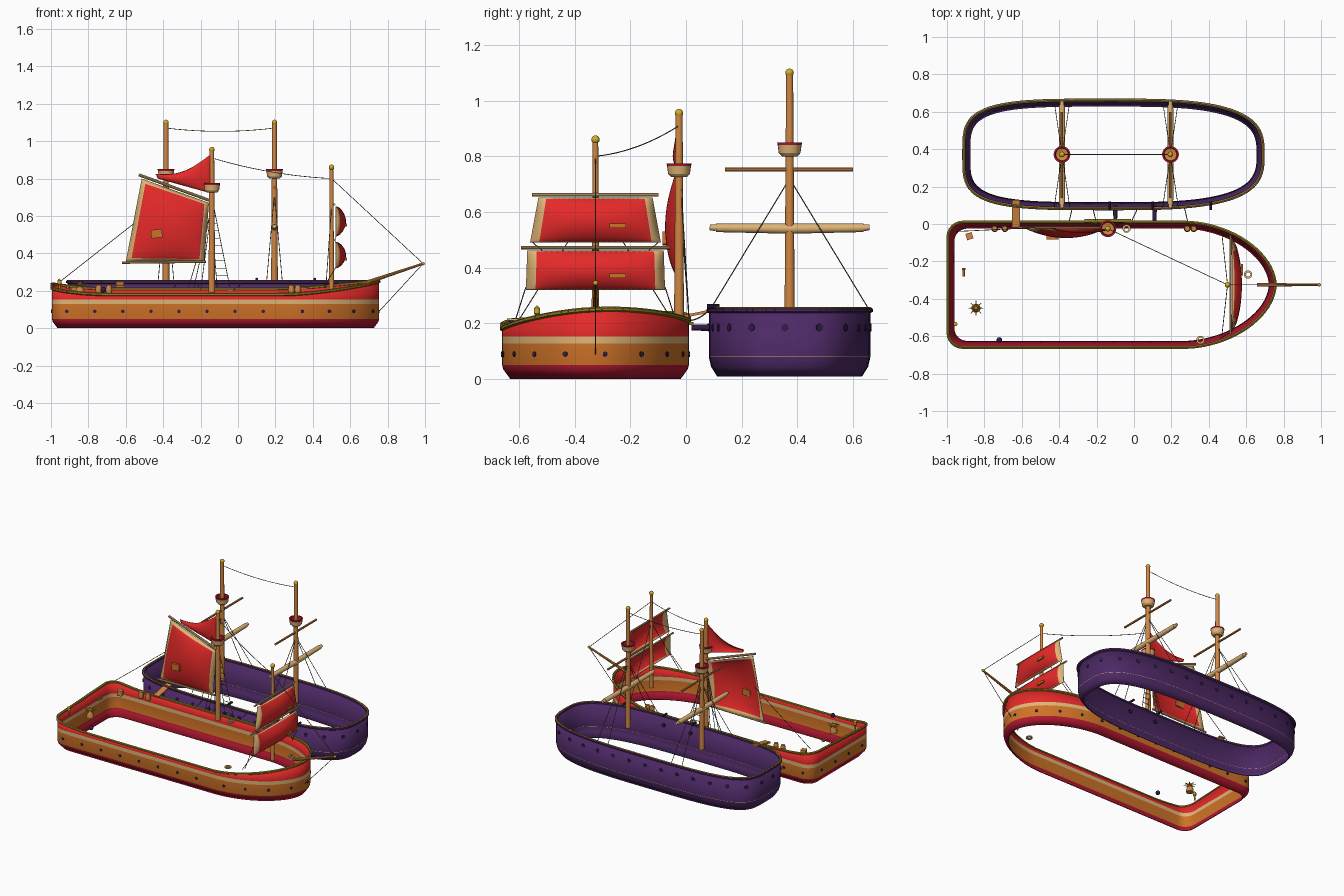
import bpy, bmesh
from math import sin, cos, pi, copysign
from mathutils import Vector, Matrix

cube = bpy.data.objects.get("Cube")
if cube:
    bpy.data.objects.remove(cube)


def make_mat(name, r, g, b):
    m = bpy.data.materials.new(name)
    m.use_nodes = True
    m.diffuse_color = (r, g, b, 1)
    m.node_tree.nodes["Principled BSDF"].inputs["Base Color"].default_value = (r, g, b, 1)
    return m


RED = make_mat("red", .78, .022, .022)
CRIMSON = make_mat("crimson", .45, .009, .03)
ORANGE = make_mat("orange", .62, .17, .02)
WOOD = make_mat("wood", .64, .24, .055)
CREAM = make_mat("cream", .74, .46, .18)
PURPLE = make_mat("purple", .074, .022, .13)
DARK = make_mat("dark purple", .03, .012, .065)
GOLD = make_mat("gold", .65, .42, .02)
OLIVE = make_mat("olive", .29, .2, .015)
ROPE = make_mat("rope brown", .15, .105, .06)


def finish(bm, name, *mats, thick=0):
    bmesh.ops.recalc_face_normals(bm, faces=bm.faces)
    me = bpy.data.meshes.new(name)
    bm.to_mesh(me)
    bm.free()
    for m in mats:
        me.materials.append(m)
    ob = bpy.data.objects.new(name, me)
    bpy.context.collection.objects.link(ob)
    if thick:
        mod = ob.modifiers.new("thickness", "SOLIDIFY")
        mod.thickness = thick
    bpy.ops.object.select_all(action="DESELECT")
    ob.select_set(True)
    bpy.context.view_layer.objects.active = ob
    bpy.ops.object.shade_smooth_by_angle()


def rod(bm, a, b, r, r2=None, sides=6):
    a, b = Vector(a), Vector(b)
    d = b - a
    mx = Matrix.Translation((a + b) / 2) @ d.to_track_quat("Z", "Y").to_matrix().to_4x4()
    bmesh.ops.create_cone(bm, cap_ends=True, segments=sides, radius1=r,
                          radius2=r if r2 is None else r2, depth=d.length, matrix=mx)


def rods(name, mat, pairs, r, r2=None, sides=6):
    bm = bmesh.new()
    for a, b in pairs:
        rod(bm, a, b, r, r2, sides)
    finish(bm, name, mat)


def rope_path(a, b, sag, n=12):
    a, b = Vector(a), Vector(b)
    pts = [a.lerp(b, i / n) - Vector((0, 0, 4 * sag * (i / n) * (1 - i / n))) for i in range(n + 1)]
    return list(zip(pts, pts[1:]))


def ball(name, mat, p, r):
    bm = bmesh.new()
    bmesh.ops.create_uvsphere(bm, u_segments=14, v_segments=8, radius=r, matrix=Matrix.Translation(p))
    finish(bm, name, mat)


def box(name, mat, p, size, rot=0, axis="Z"):
    bm = bmesh.new()
    mx = Matrix.Translation(p) @ Matrix.Rotation(rot, 4, axis) @ Matrix.Diagonal((*size, 1))
    bmesh.ops.create_cube(bm, size=1, matrix=mx)
    finish(bm, name, mat)


def lathe(name, profile, p, mats, band=lambda i: 0):
    bm = bmesh.new()
    n = 20
    rings = [[bm.verts.new((p[0] + r * cos(2 * pi * k / n), p[1] + r * sin(2 * pi * k / n), p[2] + z))
              for k in range(n)] for r, z in profile]
    for i, (lo, hi) in enumerate(zip(rings, rings[1:])):
        for k in range(n):
            j = (k + 1) % n
            bm.faces.new((lo[k], lo[j], hi[j], hi[k])).material_index = band(i)
    bmesh.ops.remove_doubles(bm, verts=bm.verts, dist=1e-4)
    finish(bm, name, *mats)


# Hulls: open banded shells swept around a deck outline
def super_arc(cx, cy, a, b, n, start, count):
    pts = []
    for i in range(count):
        t = start + pi * i / count
        c, s = cos(t), sin(t)
        pts.append((cx + a * copysign(abs(c) ** (2 / n), c), cy + b * copysign(abs(s) ** (2 / n), s)))
    return pts


def hull(name, outline, centre, half, levels, rim, mats):
    bm = bmesh.new()
    rings = []
    for z, inset, _ in levels:
        rings.append([bm.verts.new((centre[0] + (x - centre[0]) * (1 - inset / half[0]),
                                    centre[1] + (y - centre[1]) * (1 - inset / half[1]),
                                    rim(x, y) if z is None else z)) for x, y in outline])
    n = len(outline)
    for lo, hi, lev in zip(rings, rings[1:], levels[1:]):
        for i in range(n):
            j = (i + 1) % n
            bm.faces.new((lo[i], lo[j], hi[j], hi[i])).material_index = lev[2]
    finish(bm, name, *mats, thick=.006)


def rail(name, mat, outline, rim, r):
    top = [Vector((x, y, rim(x, y))) for x, y in outline]
    rods(name, mat, zip(top, top[1:] + top[:1]), r)


def ports(name, outline, z, spacing, r):
    # Shallow round plates at even steps along the outline
    pairs, left = [], spacing / 2
    for p, q in zip(outline, outline[1:] + outline[:1]):
        p, q = Vector((*p, z)), Vector((*q, z))
        d = (q - p).length
        while left < d:
            out = (q - p).normalized().cross(Vector((0, 0, 1)))
            c = p.lerp(q, left / d)
            pairs.append((c - out * .004, c + out * .004))
            left += spacing
        left -= d
    rods(name, DARK, pairs, r)


def red_rim(x, y):
    bow = max(0, (x - .25) / .5) ** 1.5
    stern = max(0, (-.7 - x) / .3) ** 2
    return .195 + .055 * min(bow, 1) + .03 * stern + .015 * (y + .325) / .34


def purple_rim(x, y):
    return .247


YC = -.325
BY = .372
red_line = super_arc(.27, YC, .485, .335, 1.85, -pi / 2, 40)
red_line += [(.27 - .1 * i, YC + .335) for i in range(12)]
for cy, t0 in ((YC + .255, pi / 2), (YC - .255, pi)):
    red_line += [(-.915 + .08 * cos(t0 + pi / 12 * i), cy + .08 * sin(t0 + pi / 12 * i)) for i in range(7)]
red_line += [(-.83 + .1 * i, YC - .335) for i in range(11)]
hull("red_hull", red_line, (-.12, YC), (.88, .34),
     [(0, .03, 0), (.035, .004, 0), (.05, 0, 0), (.128, 0, 1), (.153, 0, 2), (None, 0, 3)],
     red_rim, (CRIMSON, ORANGE, CREAM, RED))
rail("red_hull_rail", OLIVE, red_line, red_rim, .009)
ports("red_hull_ports", red_line, .09, .15, .01)

purple_line = super_arc(-.11, BY, .8, .29, 3.1, -pi / 2, 44) + super_arc(-.11, BY, .8, .29, 4, pi / 2, 44)
hull("purple_hull", purple_line, (-.11, BY), (.81, .295),
     [(.01, .03, 0), (.045, .008, 0), (.079, 0, 0), (.081, 0, 1), (None, 0, 0)],
     purple_rim, (PURPLE, CREAM))
rail("purple_hull_rail", PURPLE, purple_line, purple_rim, .01)
rail("purple_hull_rail_cap", OLIVE, purple_line, lambda x, y: .252, .0065)
ports("purple_hull_ports", purple_line, .185, .125, .014)

# Guns
rods("cannon", DARK, [((x, .1, .185), (x, .02, .185)) for x in (-.1, .11)], .013, .01, 12)
rods("deck_cannon", DARK, [((x, .075, .262), (x, .12, .262)) for x in (-.13, .1, .41)], .008, .007, 10)


# Masts with ball tops and lookout baskets
def mast(name, x, y, z0, z1, r, nest=None):
    rods(name, WOOD, [((x, y, z0), (x, y, z1))], r, r * .7, 16)
    ball(name + "_ball", GOLD, (x, y, z1), .015)
    if nest:
        lathe(name + "_basket",
              [(.012, 0), (.028, 0), (.039, .012), (.043, .04), (.045, .05), (.036, .05), (.033, .02), (.012, .015)],
              (x, y, nest), (CREAM, CRIMSON, WOOD), lambda i: 0 if i < 3 else 1 if i < 6 else 2)


mast("main_mast", -.14, -.025, .19, .955, .018, .725)
mast("fore_mast", .5, YC, .19, .86, .014)
for x in (-.385, .195):
    mast("purple_ship_mast", x, BY, .255, 1.1, .018, .8)
    rods("upper_yard", WOOD, [((x, .14, .752), (x, .6, .752))], .007, sides=10)
    for s in (-1, 1):
        rods("furled_sail", CREAM, [((x, BY, .54), (x, BY + s * .265, .543))], .018, .015, 14)
        rods("furled_sail_end", CREAM, [((x, BY + s * .265, .543), (x, BY + s * .287, .545))], .012, .01, 14)
        rods("shroud", ROPE, [((x, BY, .72), (x + d, BY + s * .285, .25)) for d in (-.042, .042)], .002)
rods("bowsprit", WOOD, [((.66, YC, .235), (.99, YC, .345))], .011, .006, 10)
ball("bowsprit_ball", GOLD, (.99, YC, .345), .009)


# Sails: bulged sheets with a pale hem
def sail(name, tl, tr, br, bl, bulge, side_hem, end_hem, hem_mat, dip=0, n=20):
    tl, tr, br, bl, bulge = map(Vector, (tl, tr, br, bl, bulge))
    bm = bmesh.new()
    us, vs = ([0] + [h + (1 - 2 * h) * i / n for i in range(n + 1)] + [1] for h in (side_hem, end_hem))
    grid = []
    for v in vs:
        row = []
        for u in us:
            p = bl.lerp(br, u).lerp(tl.lerp(tr, u), v)
            p += bulge * (max(0, sin(pi * u)) * max(0, sin(pi * v))) ** .6
            p.z -= dip * sin(pi * u) * v
            row.append(bm.verts.new(p))
        grid.append(row)
    m = n + 2
    for j in range(m):
        for i in range(m):
            f = bm.faces.new((grid[j][i], grid[j][i + 1], grid[j + 1][i + 1], grid[j + 1][i]))
            f.material_index = int(min(i, j) == 0 or max(i, j) == m - 1)
    finish(bm, name, RED, hem_mat, thick=.004)


sail("main_sail", (-.515, -.02, .8), (-.155, -.02, .67), (-.18, -.02, .355), (-.6, -.02, .355),
     (0, -.055, 0), .065, .045, CREAM)
sail("top_sail", (-.44, -.025, .825), (-.14, -.03, .935), (-.14, -.03, .72), (-.43, -.025, .8),
     (0, -.02, 0), .05, .05, RED, dip=.04)
box("main_sail_patch", ORANGE, (-.435, -.069, .505), (.06, .03, .045), -.1, "Y")
for z0, z1, top, low in ((.49, .652, .205, .235), (.32, .462, .245, .25)):
    sail("fore_sail", (.525, YC - top, z1), (.525, YC + top, z1), (.525, YC + low, z0), (.525, YC - low, z0),
         (.052, 0, 0), .07, .03, CREAM)
    box("fore_sail_patch", ORANGE, (.577, YC + .08, (z0 + z1) / 2 - .02), (.009, .06, .016))
    rods("fore_yard", CREAM, [((.515, YC - top - .022, z1 + .01), (.515, YC + top + .022, z1 + .01))], .006, sides=10)
rods("main_gaff", CREAM, [((-.53, -.02, .82), (-.13, -.02, .675))], .008, sides=10)
rods("main_boom", CREAM, [((-.62, -.02, .35), (-.17, -.02, .355))], .006, sides=10)

# Standing rigging
stays = rope_path((-.385, BY, 1.07), (.195, BY, 1.07), .018)
stays += rope_path((-.14, -.025, .91), (.5, YC, .8), .02)
stays += [((.5, YC, .8), (.99, YC, .345)), ((.99, YC, .345), (.755, YC, .09)),
          ((-.95, -.04, .25), (-.53, -.02, .58))]
for s in (-1, 1):
    stays += [((.525, YC + s * .25, .33), (.46, YC + s * .285, .22)),
              ((.52, YC + s * .225, .49), (.52, YC + s * .19, .46)),
              ((.5, YC, .65), (.47, YC + s * .27, .22))]
rods("stay_ropes", ROPE, stays, .002, sides=5)
ladder = [((x, .012, .2), (-.14 + x * .1, -.02, .72)) for x in (-.11, -.04)]
ladder += [((x, .012, .2), (-.145, -.02, .62)) for x in (-.27, -.24, -.2)]
for i in range(1, 12):
    a, b = (Vector(p).lerp(Vector(q), i / 13) for p, q in ladder[:2])
    ladder.append((a, b))
rods("rope_ladder", ROPE, ladder, .002, sides=5)
grapples = []
for x0, x1 in ((-.35, -.33), (-.2, -.22), (-.02, .02), (.29, .27)):
    grapples += rope_path((x0, 0, .21), (x1, .085, .25), .012, 6)
rods("grapple_ropes", ROPE, grapples, .0025, sides=5)
box("shroud_shelf", OLIVE, (-.14, .018, .2), (.25, .018, .01))

# Boarding plank and deck gear
box("boarding_plank", WOOD, (-.63, .055, .238), (.042, .15, .01), .2, "X")
for x in (-.745, -.69, .285, .32):
    lathe("barrel", [(0, 0), (.013, 0), (.018, .025), (.013, .05), (0, .05)], (x, -.025, .18), (WOOD,))
box("crate", WOOD, (-.88, -.065, .2), (.035, .035, .035), .3)
rods("wheel_spokes", GOLD, [((-.845, -.45, .235), (-.845 + .04 * cos(k * pi / 4), -.45 + .04 * sin(k * pi / 4), .235))
                            for k in range(8)], .005, .002)
lathe("wheel_stand", [(0, 0), (.024, 0), (.024, .02), (.015, .04), (0, .05)], (-.845, -.45, .18), (WOOD,))
ball("wheel_hub", ORANGE, (-.845, -.45, .235), .011)
lathe("lantern", [(0, 0), (.005, 0), (.005, .03), (.011, .035), (.011, .055), (0, .065)], (-.955, -.535, .2), (GOLD,))
rods("swivel_gun", WOOD, [((-.91, -.235, .22), (-.91, -.28, .22)), ((-.92, -.24, .22), (-.9, -.24, .22))], .007)
for p in ((.61, -.27, .22), (.355, -.62, .21), (-.04, -.025, .2)):
    lathe("rope_ring", [(.012, 0), (.022, 0), (.022, .008), (.012, .008), (.012, 0)], p, (CREAM,))
ball("cannon_ball", DARK, (-.72, -.62, .205), .015)
